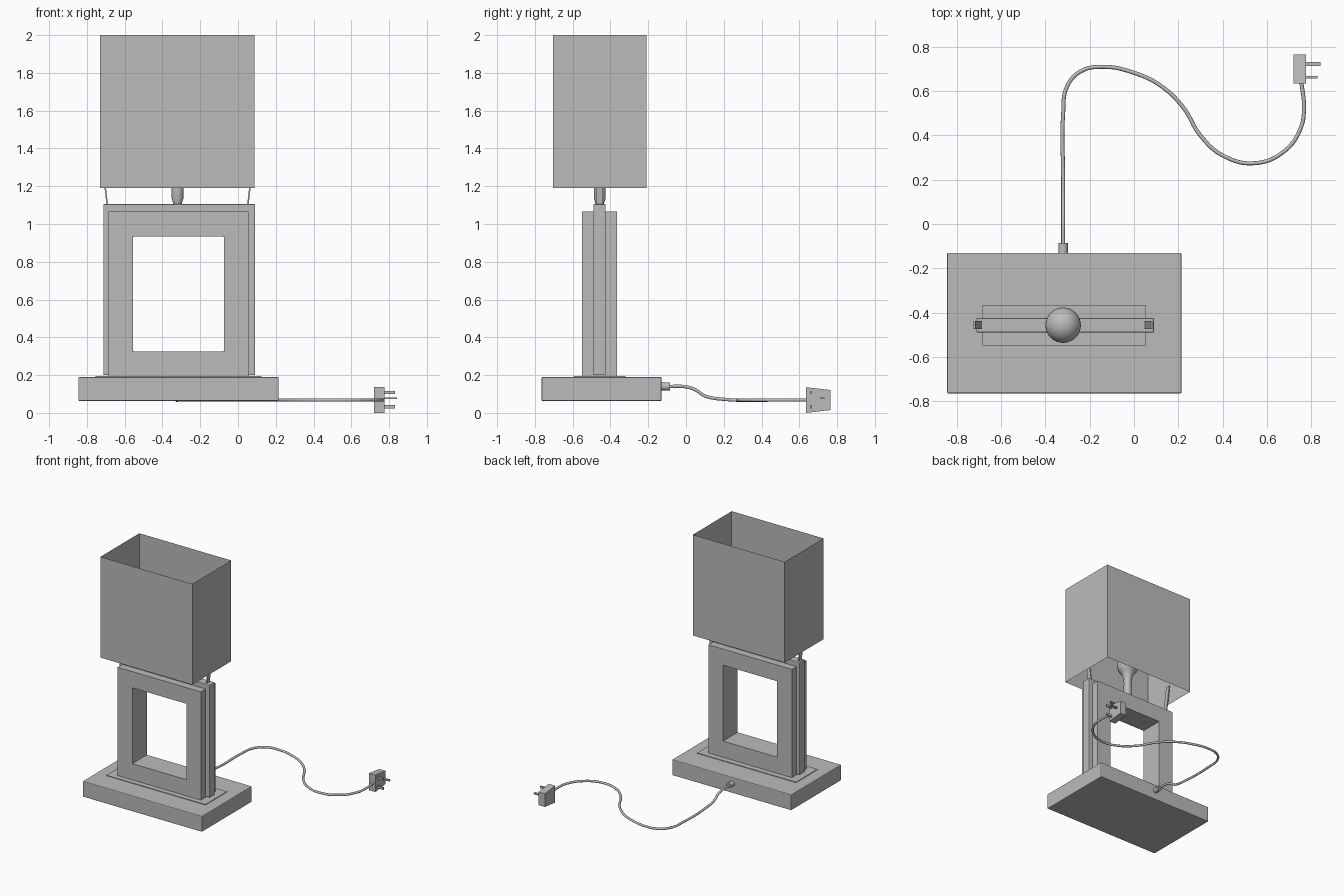
import bpy, bmesh, math
from mathutils import Vector

cube = bpy.data.objects.get("Cube")
if cube:
    bpy.data.objects.remove(cube, do_unlink=True)

grey = bpy.data.materials.new("plain grey")
grey.use_nodes = True
GREY = (0.5, 0.5, 0.5, 1)
grey.diffuse_color = GREY
grey.node_tree.nodes["Principled BSDF"].inputs["Base Color"].default_value = GREY

CX, CY = -0.32, -0.457  # lamp axis


def finish(name, bm, bevel=0, smooth=False):
    bmesh.ops.recalc_face_normals(bm, faces=bm.faces)
    mesh = bpy.data.meshes.new(name)
    bm.to_mesh(mesh)
    bm.free()
    mesh.materials.append(grey)
    ob = bpy.data.objects.new(name, mesh)
    bpy.context.collection.objects.link(ob)
    if bevel:
        mod = ob.modifiers.new("soft edges", 'BEVEL')
        mod.width, mod.segments = bevel, 2
    if smooth:
        bpy.ops.object.select_all(action='DESELECT')
        ob.select_set(True)
        bpy.context.view_layer.objects.active = ob
        bpy.ops.object.shade_smooth_by_angle(angle=math.radians(40))
    return ob


def box(name, lo, hi, bevel=0):
    bm = bmesh.new()
    bmesh.ops.create_cube(bm, size=1)
    lo, hi = Vector(lo), Vector(hi)
    for v in bm.verts:
        v.co = (lo + hi) / 2 + v.co * (hi - lo)
    return finish(name, bm, bevel)


def extrude_y(name, loops, y0, y1, bevel=0):
    """Ring between an outer and an inner x-z rectangle, extruded along y."""
    bm = bmesh.new()
    rings = []
    for y in (y0, y1):
        for x0, x1, z0, z1 in loops:
            rings.append([bm.verts.new((x, y, z)) for x, z in
                          ((x0, z0), (x1, z0), (x1, z1), (x0, z1))])
    fo, fi, bo, bi = rings
    for a, b in ((fo, fi), (fi, bi), (bi, bo), (bo, fo)):
        for i in range(4):
            j = (i + 1) % 4
            bm.faces.new((a[i], a[j], b[j], b[i]))
    return finish(name, bm, bevel)


def lathe(name, profile, centre, axis='Z', steps=32):
    bm = bmesh.new()
    verts = [bm.verts.new((r, 0, h)) for r, h in profile]
    edges = [bm.edges.new(p) for p in zip(verts, verts[1:])]
    bmesh.ops.spin(bm, geom=verts + edges, cent=(0, 0, 0), axis=(0, 0, 1),
                   angle=2 * math.pi, steps=steps)
    bmesh.ops.remove_doubles(bm, verts=bm.verts, dist=0.0001)
    for v in bm.verts:
        x, y, z = v.co
        v.co = Vector(centre) + (Vector((x, z, y)) if axis == 'Y' else v.co)
    return finish(name, bm, smooth=True)


# Base with a thin raised plate
box("base", (-0.845, -0.765, 0.063), (0.215, -0.13, 0.19), 0.006)
box("base_plate", (-0.755, -0.592, 0.188), (0.125, -0.32, 0.195))

# Upright frame: a wide ring around a thinner, slightly larger middle ring
opening = (-0.555, -0.075, 0.325, 0.935)
extrude_y("outer_frame", [(-0.685, 0.055, 0.193, 1.065), opening], -0.55, -0.365)
extrude_y("middle_frame", [(-0.712, 0.09, 0.2, 1.105), opening], -0.49, -0.425, 0.004)

# Open rectangular shade, single-walled
bm = bmesh.new()
corners = [(-0.73, -0.705), (0.087, -0.705), (0.087, -0.21), (-0.73, -0.21)]
low = [bm.verts.new((x, y, 1.19)) for x, y in corners]
top = [bm.verts.new((x, y, 2.0)) for x, y in corners]
for i in range(4):
    j = (i + 1) % 4
    bm.faces.new((low[i], low[j], top[j], top[i]))
finish("shade", bm)

# Leaning strips that carry the shade
for side, label in ((-1, "right"), (1, "left")):
    strip = box("shade_support_" + label, (0, CY - 0.018, 1.1), (0.008, CY + 0.018, 1.34))
    for v in strip.data.vertices:
        lean = 0.028 * (v.co.z - 1.1) / 0.24
        v.co.x = CX + side * (0.368 + lean + v.co.x)

# Socket and bulb
lathe("bulb_socket", [(0, 1.09), (0.02, 1.1), (0.031, 1.135), (0.031, 1.2), (0, 1.2)], (CX, CY, 0))
globe = [(0.08 * math.cos(a), 1.37 + 0.08 * math.sin(a))
         for a in [math.radians(-50 + 10 * i) for i in range(15)]]
globe[-1] = (0, 1.45)
lathe("bulb", [(0, 1.19), (0.027, 1.19), (0.03, 1.24), (0.037, 1.28)] + globe, (CX, CY, 0))

# Cord grip and cord
lathe("cord_grip", [(0, -0.14), (0.021, -0.14), (0.021, -0.085), (0, -0.085)],
      (CX, 0, 0.14), 'Y', 20)
Z = 0.068
path = [(CX, -0.1, 0.14), (CX, 0, 0.138), (CX, 0.05, 0.122), (CX, 0.1, 0.09),
        (CX, 0.2, 0.072), (CX, 0.5, Z), (-0.303, 0.62, Z), (-0.24, 0.69, Z),
        (-0.14, 0.71, Z), (0, 0.683, Z), (0.12, 0.625, Z), (0.22, 0.53, Z),
        (0.3, 0.4, Z), (0.4, 0.31, Z), (0.55, 0.275, Z), (0.68, 0.33, Z),
        (0.752, 0.43, Z), (0.768, 0.52, Z), (0.755, 0.65, Z)]
curve = bpy.data.curves.new("cord", 'CURVE')
curve.dimensions = '3D'
curve.bevel_depth, curve.bevel_resolution = 0.009, 3
curve.resolution_u = 8
spline = curve.splines.new('BEZIER')
spline.bezier_points.add(len(path) - 1)
for point, co in zip(spline.bezier_points, path):
    point.co = co
    point.handle_left_type = point.handle_right_type = 'AUTO'
curve.materials.append(grey)
bpy.context.collection.objects.link(bpy.data.objects.new("cord", curve))

# Plug, tapering away from the cord, with three prongs
plug = box("plug", (0.72, 0.635, 0), (0.776, 0.765, 0.136))
for v in plug.data.vertices:
    if v.co.y > 0.7:
        v.co.z = Z + (v.co.z - Z) * 0.78
for label, z in (("lower", 0.032), ("upper", 0.108)):
    box(label + "_prong", (0.77, 0.658, z - 0.009), (0.83, 0.668, z + 0.009))
box("long_prong", (0.77, 0.713, 0.073), (0.843, 0.733, 0.082))
